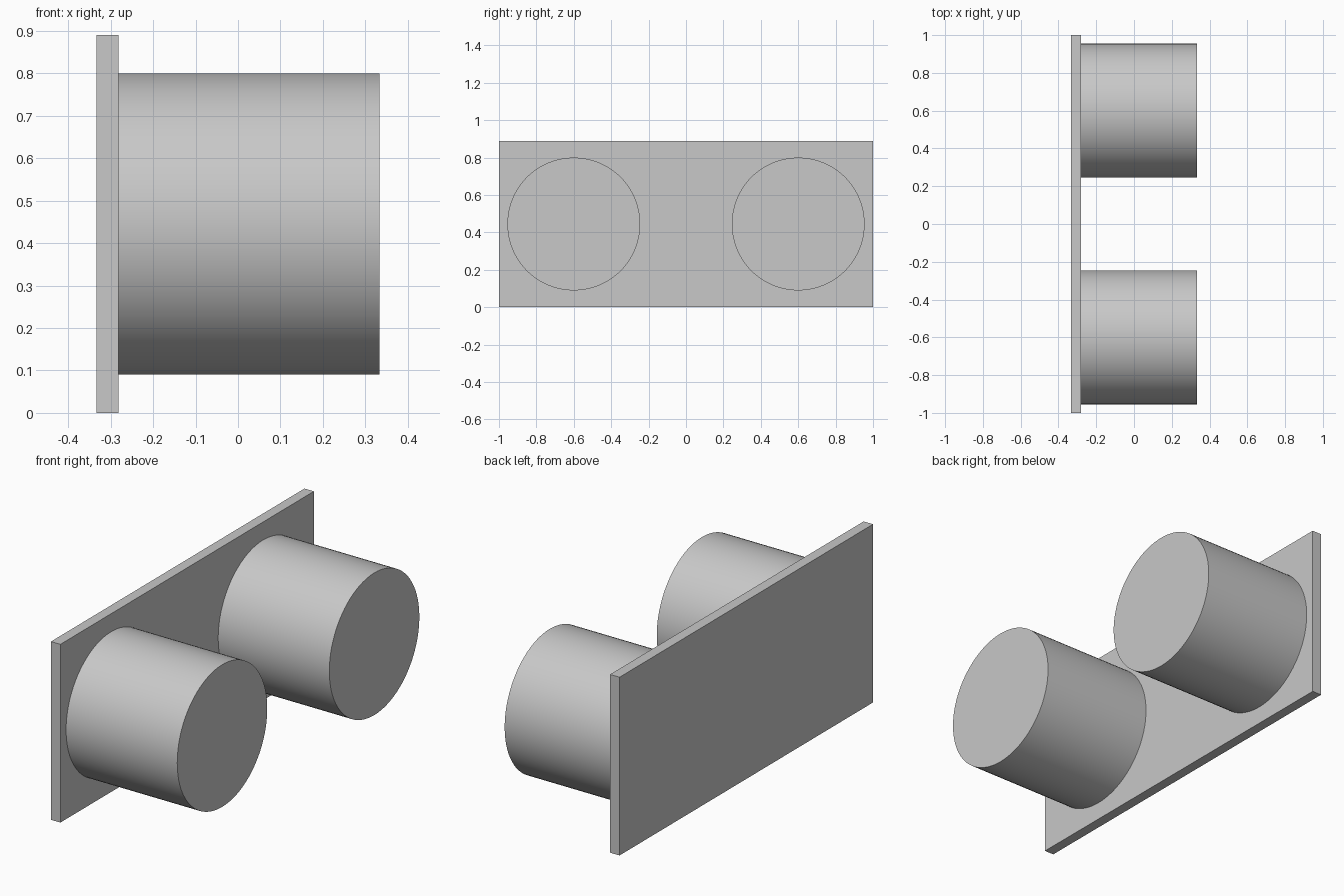
import bpy
import math

default_cube = bpy.data.objects.get("Cube")
if default_cube:
    bpy.data.objects.remove(default_cube, do_unlink=True)

grey = bpy.data.materials.new("light_grey")
grey.use_nodes = True
grey.diffuse_color = (0.58, 0.58, 0.58, 1)
grey.node_tree.nodes["Principled BSDF"].inputs["Base Color"].default_value = grey.diffuse_color

HALF_WIDTH = 0.333
PLATE_FRONT = -0.281
HEIGHT = 0.89
RADIUS = 0.355


def finish(name):
    obj = bpy.context.object
    obj.name = name
    obj.data.materials.append(grey)
    bpy.ops.object.transform_apply(location=False, rotation=True, scale=True)
    return obj


# Thin upright mounting plate
thickness = PLATE_FRONT + HALF_WIDTH
bpy.ops.mesh.primitive_cube_add(size=1, location=(PLATE_FRONT - thickness / 2, 0, HEIGHT / 2))
bpy.context.object.scale = (thickness, 2, HEIGHT)
finish("mounting_plate")

# Pair of round pegs standing out from the plate
length = HALF_WIDTH - PLATE_FRONT
for name, side in (("front_peg", -1), ("back_peg", 1)):
    bpy.ops.mesh.primitive_cylinder_add(
        vertices=96, radius=RADIUS, depth=length,
        location=(PLATE_FRONT + length / 2, side * 0.6, HEIGHT / 2),
        rotation=(0, math.pi / 2, 0))
    finish(name)
    bpy.ops.object.shade_smooth_by_angle(angle=math.radians(30))
